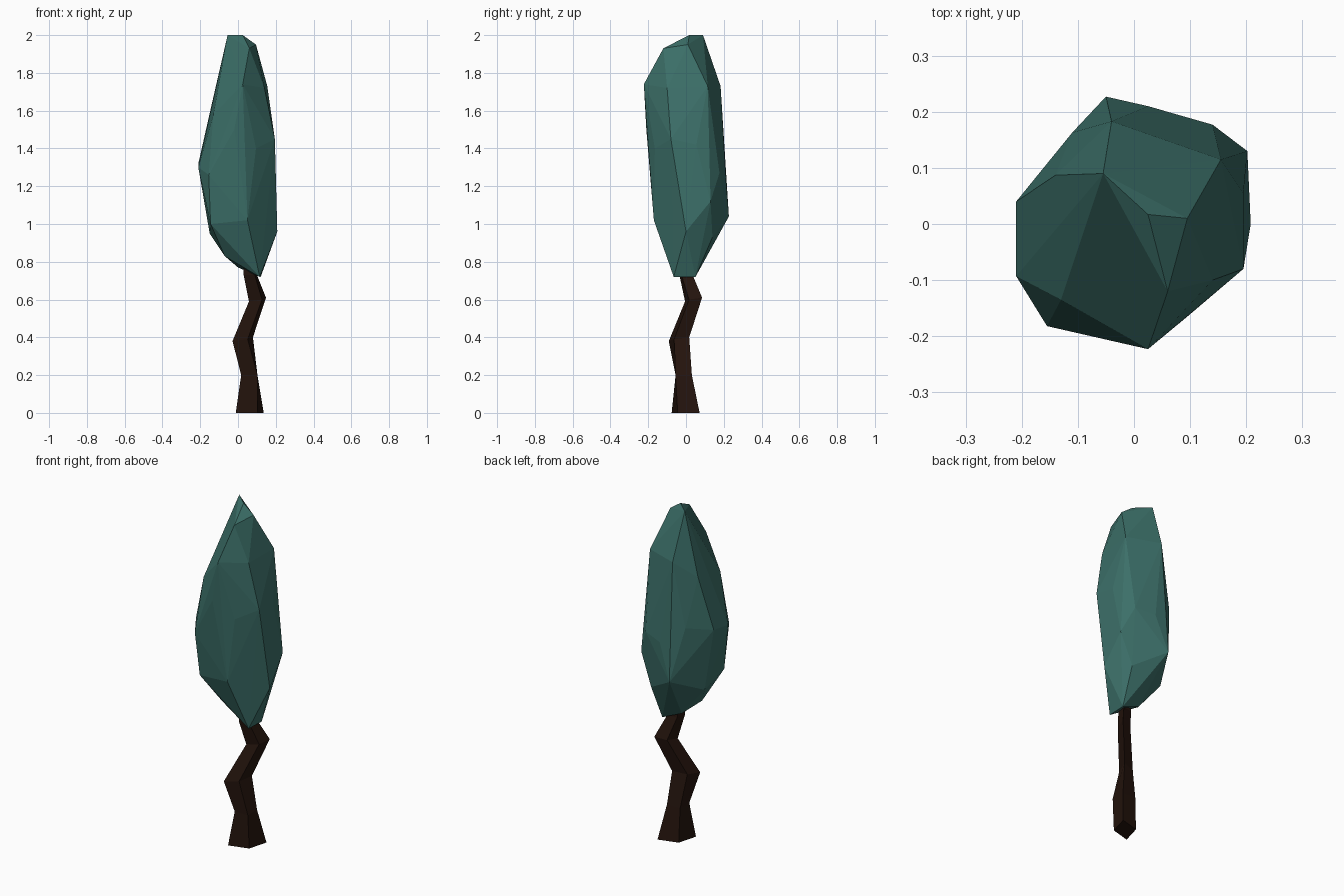
import bpy, bmesh


def finish(bm, name, color):
    bmesh.ops.recalc_face_normals(bm, faces=bm.faces)
    me = bpy.data.meshes.new(name)
    bm.to_mesh(me)
    bm.free()
    mat = bpy.data.materials.new(name + "_color")
    mat.diffuse_color = (*color, 1)
    me.materials.append(mat)
    ob = bpy.data.objects.new(name, me)
    bpy.context.collection.objects.link(ob)
    return ob


# Crooked four-sided trunk: centre x, y, height, long and short half diagonal
rings = [(.062, -.002, 0, .074, .042), (.06, -.012, .2, .043, .043),
         (.025, -.037, .39, .054, .026), (.103, .04, .6, .045, .024),
         (.065, 0, .73, .035, .024), (.04, -.01, .9, .02, .02)]
bm = bmesh.new()
loops = []
for x, y, z, a, b in rings:
    tilt = 0.01 if 0.3 < z < 0.7 else 0
    loops.append([bm.verts.new(p) for p in (
        (x - a, y - a, z - tilt), (x + b, y - b, z),
        (x + a, y + a, z + tilt), (x - b, y + b, z))])
for lo, hi in zip(loops, loops[1:]):
    for i in range(4):
        j = (i + 1) % 4
        bm.faces.new((lo[i], lo[j], hi[j], hi[i]))
bm.faces.new(loops[0][::-1])
bm.faces.new(loops[-1])
finish(bm, "trunk", (0.018, 0.007, 0.004))

# Faceted crown: hull around its corner points
corners = [
    (-.055, .09, 2), (.025, .017, 2), (.095, .01, 1.95), (.06, -.12, 1.93),
    (.025, -.223, 1.74), (.14, -.1, 1.72), (.155, .115, 1.73),
    (-.04, .183, 1.73), (-.14, .087, 1.63), (-.13, -.135, 1.58),
    (-.02, -.21, 1.5), (.195, -.08, 1.45), (.195, .055, 1.42),
    (.095, -.165, 1.4), (-.21, -.093, 1.3), (-.21, .04, 1.32),
    (-.155, -.182, 1.26), (.14, .177, 1.27), (-.11, .163, 1.35),
    (.025, .21, 1.25), (.202, .13, 1.12), (-.05, .227, 1.04),
    (.208, 0, .96), (-.145, -.15, 1.0), (-.15, .04, .95),
    (.05, -.17, 1.02), (.13, .14, .93), (-.07, -.05, .83),
    (0, .04, .77), (.12, .05, .72), (.115, -.065, .72)]
bm = bmesh.new()
for p in corners:
    bm.verts.new(p)
res = bmesh.ops.convex_hull(bm, input=bm.verts)
loose = [v for v in bm.verts if not v.link_faces]
bmesh.ops.delete(bm, geom=loose, context='VERTS')
finish(bm, "crown", (0.045, 0.16, 0.14))
